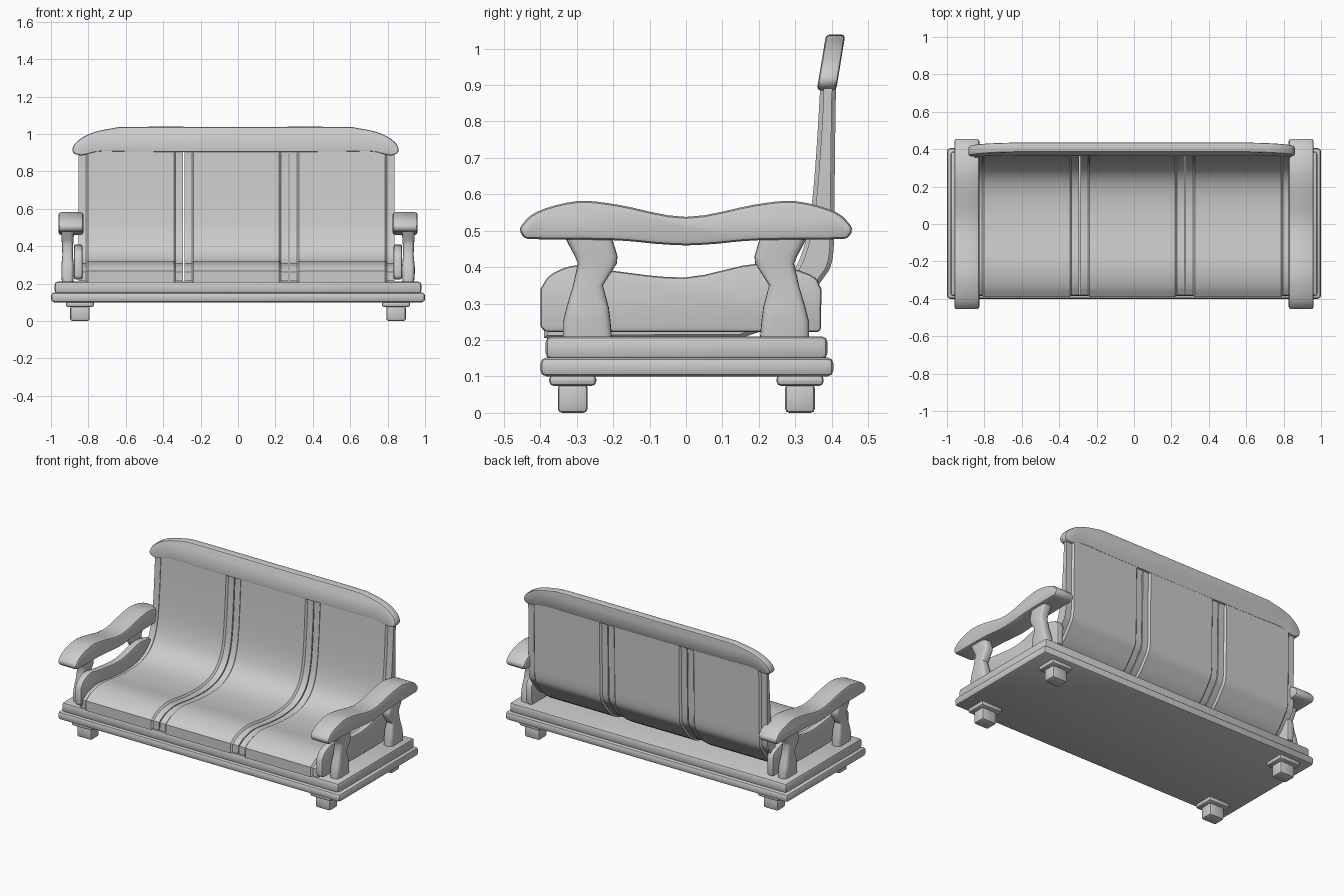
import bpy, bmesh, math
from mathutils import Vector

if "Cube" in bpy.data.objects:
    bpy.data.objects.remove(bpy.data.objects["Cube"])


def spline(pts, n=4):
    """Catmull-Rom curve through an open list of 2D points."""
    p = [Vector(q) for q in pts]
    p = [2 * p[0] - p[1]] + p + [2 * p[-1] - p[-2]]
    out = []
    for a, b, c, d in zip(p, p[1:], p[2:], p[3:]):
        for i in range(n):
            t = i / n
            out.append(0.5 * (2 * b + (c - a) * t + (2 * a - 5 * b + 4 * c - d) * t * t
                              + (3 * b - a - 3 * c + d) * t ** 3))
    return out + [p[-2]]


def loft(name, rings, bevel=0.0, segments=2, min_angle=40):
    """Skin closed rings of 3D points, cap the ends, round the hard edges."""
    bm = bmesh.new()
    vs = [[bm.verts.new(c) for c in r] for r in rings]
    n = len(vs[0])
    for r, s in zip(vs, vs[1:]):
        for i in range(n):
            bm.faces.new((r[i], r[(i + 1) % n], s[(i + 1) % n], s[i]))
    bm.faces.new(vs[0])
    bm.faces.new(vs[-1])
    bmesh.ops.recalc_face_normals(bm, faces=bm.faces)
    if bevel:
        hard = [e for e in bm.edges if e.calc_face_angle(0) > math.radians(min_angle)]
        bmesh.ops.bevel(bm, geom=hard, offset=bevel, segments=segments, profile=0.5,
                        affect='EDGES', clamp_overlap=True)
    mesh = bpy.data.meshes.new(name)
    bm.to_mesh(mesh)
    bm.free()
    mesh.shade_smooth()
    mesh.set_sharp_from_angle(angle=math.radians(35))
    ob = bpy.data.objects.new(name, mesh)
    bpy.context.collection.objects.link(ob)
    return ob


def prism(name, outline, x0, x1, bevel):
    """Extrude a (y, z) outline along x."""
    return loft(name, [[(x, y, z) for y, z in outline] for x in (x0, x1)], bevel)


def box(name, x, y, z, bevel, segments=2):
    return loft(name, [[(x[0], y[0], h), (x[1], y[0], h), (x[1], y[1], h), (x[0], y[1], h)]
                       for h in z], bevel, segments)


def inset(outline, d):
    """Shift a closed counter-clockwise outline inward by d."""
    out, n = [], len(outline)
    for i in range(n):
        a, b, c = outline[i - 1], outline[i], outline[(i + 1) % n]
        e, f = (b - a).normalized(), (c - b).normalized()
        m = (Vector((-e.y, e.x)) + Vector((-f.y, f.x))).normalized()
        out.append(b + m * d)
    return out


# Stepped base
box("base_lower", (-1, 1), (-0.40, 0.405), (0.10, 0.152), 0.017)
box("base_upper", (-0.98, 0.98), (-0.385, 0.388), (0.148, 0.21), 0.015)

# Feet with cap plates
for s in (-1, 1):
    for y in (-0.311, 0.313):
        x = s * 0.845
        box("foot", (x - 0.052, x + 0.052), (y - 0.041, y + 0.041), (0, 0.08), 0.012)
        box("foot_cap", (x - 0.075, x + 0.075), (y - 0.065, y + 0.065), (0.074, 0.105), 0.013)

# Armrests, side panels and turned posts on both sides
arm_top = spline([(0.46, 0.507), (0.41, 0.552), (0.30, 0.581), (0.19, 0.572), (0, 0.538),
                  (-0.19, 0.572), (-0.30, 0.581), (-0.41, 0.552), (-0.46, 0.507)])
arm_low = spline([(-0.445, 0.477), (-0.2, 0.474), (-0.08, 0.464), (0, 0.460),
                  (0.08, 0.464), (0.2, 0.474), (0.445, 0.477)])
panel = [Vector((-0.385, 0.222)), Vector((0.37, 0.222))] + spline(
    [(0.372, 0.34), (0.34, 0.38), (0.2, 0.41), (0, 0.372), (-0.2, 0.39),
     (-0.3, 0.405), (-0.37, 0.38), (-0.40, 0.34)]) + [Vector((-0.40, 0.235))]
# post levels: z, back edge offset, front edge offset, half thickness in x
levels = [(0.205, -0.203, -0.338, 0.030), (0.25, -0.207, -0.338, 0.034), (0.29, -0.212, -0.328, 0.034),
          (0.35, -0.228, -0.310, 0.028), (0.41, -0.190, -0.297, 0.030), (0.43, -0.188, -0.305, 0.032),
          (0.48, -0.203, -0.332, 0.034)]
for s in (-1, 1):
    prism("armrest", arm_top + arm_low, s * 0.827, s * 0.96, 0.014)
    prism("side_panel", panel, s * 0.832, s * 0.877, 0.012)
    for f in (1, -1):
        rings = []
        for z, a, b, h in levels:
            ring = []
            for i in range(24):
                t = 2 * math.pi * i / 24
                c, d = math.cos(t), math.sin(t)
                u = math.copysign(abs(c) ** 0.5, c)
                v = math.copysign(abs(d) ** 0.5, d)
                ring.append((s * 0.911 + u * h, f * ((a + b) / 2 + v * (a - b) / 2), z))
            rings.append(ring)
        loft("arm_post", rings)

# Curved seat and back in three sections with recessed borders
back = [Vector((-0.39, 0.205)), Vector((0.15, 0.205))] + spline(
    [(0.24, 0.235), (0.31, 0.285), (0.37, 0.36), (0.402, 0.42), (0.407, 0.55), (0.409, 0.72), (0.412, 0.92)])
front = spline([(0.37, 0.92), (0.358, 0.72), (0.345, 0.57), (0.325, 0.46), (0.285, 0.375),
                (0.21, 0.32), (0.10, 0.298), (-0.05, 0.302), (-0.22, 0.322), (-0.33, 0.303), (-0.39, 0.268)])
outer = back + front
inner = inset(outer, 0.011)
for x0, x1 in ((-0.853, -0.293), (-0.287, 0.269), (0.275, 0.837)):
    cuts = [(x0, inner), (x0 + 0.040, inner), (x0 + 0.050, outer),
            (x1 - 0.050, outer), (x1 - 0.040, inner), (x1, inner)]
    loft("seat_section", [[(x, p.x, p.y) for p in o] for x, o in cuts])

# Tilted crown rail along the top
half = spline([(0, 1.038), (0.55, 1.038), (0.66, 1.030), (0.77, 1.005), (0.845, 0.962),
               (0.872, 0.92), (0.862, 0.895), (0.83, 0.885)])
low = spline([(0.80, 0.890), (0.72, 0.906), (0.55, 0.904), (0, 0.902)])
right = half + low
crown = right + [Vector((-p.x, p.y)) for p in right[-2:0:-1]]
loft("crown_rail", [[(p.x - 0.013, y + 0.165 * (p.y - 0.885), p.y) for p in crown]
                    for y in (0.359, 0.412)], 0.01)
